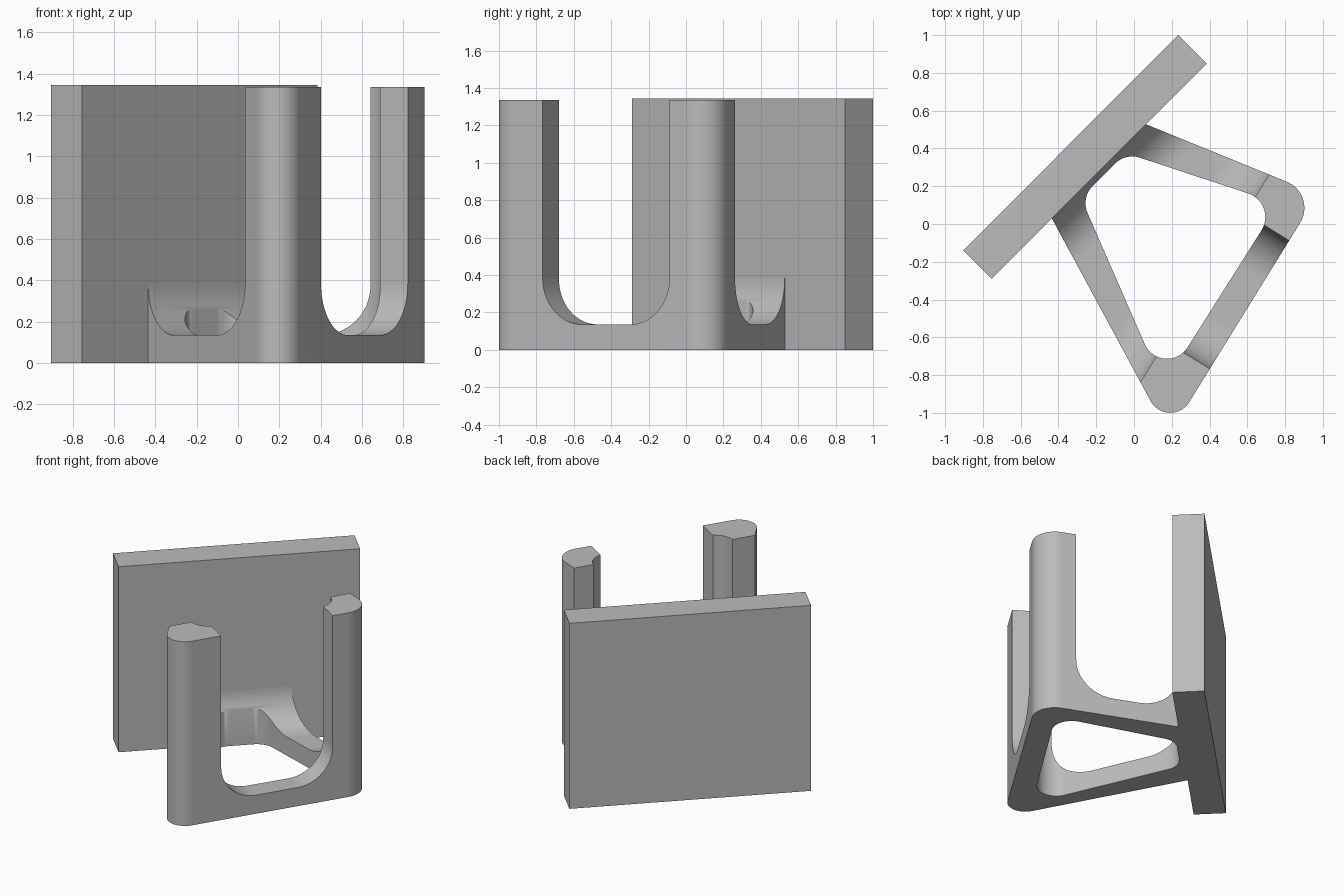
import bpy, bmesh, math
from mathutils import Vector

if "Cube" in bpy.data.objects:
    bpy.data.objects.remove(bpy.data.objects["Cube"])

WALL_Z, POST_Z, PLATE_Z, FILLET = 0.135, 1.335, 1.345, 0.25
STEPS = 14

grey = bpy.data.materials.new("plain_grey")
grey.diffuse_color = (0.5, 0.5, 0.5, 1)
grey.use_nodes = True
grey.node_tree.nodes["Principled BSDF"].inputs["Base Color"].default_value = grey.diffuse_color


def loft(name, first, second):
    """Closed solid between two matching polygons."""
    bm = bmesh.new()
    a = [bm.verts.new(p) for p in first]
    b = [bm.verts.new(p) for p in second]
    bm.faces.new(a)
    bm.faces.new(b)
    for i in range(len(a)):
        j = (i + 1) % len(a)
        bm.faces.new((a[i], a[j], b[j], b[i]))
    bmesh.ops.recalc_face_normals(bm, faces=bm.faces[:])
    mesh = bpy.data.meshes.new(name)
    bm.to_mesh(mesh)
    bm.free()
    mesh.materials.append(grey)
    obj = bpy.data.objects.new(name, mesh)
    bpy.context.collection.objects.link(obj)
    return obj


def prism(name, outline, z0, z1):
    return loft(name, [(x, y, z0) for x, y in outline],
                [(x, y, z1) for x, y in outline])


def rounded(corners):
    """Polygon from (x, y, radius) corners, with arcs at the radii."""
    out = []
    n = len(corners)
    for i, (x, y, r) in enumerate(corners):
        p = Vector((x, y))
        if r == 0:
            out.append(p)
            continue
        d0 = (Vector(corners[i - 1][:2]) - p).normalized()
        d1 = (Vector(corners[(i + 1) % n][:2]) - p).normalized()
        half = d0.angle(d1) / 2
        centre = p + (d0 + d1).normalized() * r / math.sin(half)
        s = p + d0 * r / math.tan(half) - centre
        e = p + d1 * r / math.tan(half) - centre
        sweep = math.pi - 2 * half
        for k in range(STEPS + 1):
            t = k / STEPS
            out.append(centre + (s * math.sin((1 - t) * sweep)
                                 + e * math.sin(t * sweep)) / math.sin(sweep))
    return out


def boolean(target, other, operation):
    mod = target.modifiers.new(operation.lower(), 'BOOLEAN')
    mod.operation, mod.object, mod.solver = operation, other, 'EXACT'
    bpy.context.view_layer.objects.active = target
    bpy.ops.object.modifier_apply(modifier=mod.name)
    bpy.data.objects.remove(other)


# Ring wall at full post height, its back tucked into the plate
holder = prism("holder", rounded([
    (-0.435, 0.03, 0), (0.185, -1.117, 0.118), (0.973, 0.157, 0.15),
    (0.063, 0.528, 0), (0.028, 0.563, 0), (-0.47, 0.065, 0)]), 0, POST_Z)
hole = prism("hole_cutter", rounded([
    (-0.281, 0.139, 0.128), (0.154, -0.858, 0.128),
    (0.765, 0.109, 0.132), (-0.044, 0.376, 0.13)]), -0.2, 2)
boolean(holder, hole, 'DIFFERENCE')

# Axes: U runs along the front right wall, V points out of it, N out of the plate
U = Vector((0.527, 0.85)).normalized()
V = Vector((U.y, -U.x))
N = Vector((1, -1)).normalized()
PLATE_D = -0.465 / math.sqrt(2)
arc = [k / STEPS * math.pi / 2 for k in range(STEPS + 1)]


# Gap between plate and posts: one end follows the plate, the other the posts
def gap_section(u):
    pts = []

    def add(v, z):
        p = U * u + V * v
        pts.append((p.x, p.y, z))

    def plate_v(d):
        return (d + PLATE_D - u * U.dot(N)) / V.dot(N)

    add(plate_v(-0.06), 1.6)
    add(plate_v(-0.06), WALL_Z + FILLET)
    for a in arc:
        add(plate_v(FILLET * (1 - math.cos(a))), WALL_Z + FILLET * (1 - math.sin(a)))
    for a in arc:
        add(0.47 - FILLET * (1 - math.sin(a)), WALL_Z + FILLET * (1 - math.cos(a)))
    add(0.47, 1.6)
    return pts


boolean(holder, loft("gap_cutter", gap_section(-1.0), gap_section(0.9)), 'DIFFERENCE')


# Gap between the two posts
def slot_section(v, u0=-0.44, u1=0.358):
    prof = [(u0, 1.6)]
    prof += [(u0 + FILLET * (1 - math.cos(a)), WALL_Z + FILLET * (1 - math.sin(a))) for a in arc]
    prof += [(u1 - FILLET * (1 - math.sin(a)), WALL_Z + FILLET * (1 - math.cos(a))) for a in arc]
    prof.append((u1, 1.6))
    return [(*(U * u + V * v), z) for u, z in prof]


boolean(holder, loft("slot_cutter", slot_section(0.4), slot_section(1.2)), 'DIFFERENCE')

# Back plate
plate = prism("back_plate", [(0.235, 1.0), (0.385, 0.85), (-0.755, -0.29), (-0.905, -0.14)],
              0, PLATE_Z)
boolean(holder, plate, 'UNION')

# Smooth arcs, crisp edges
bpy.ops.object.select_all(action='DESELECT')
holder.select_set(True)
bpy.context.view_layer.objects.active = holder
bpy.ops.object.shade_smooth_by_angle(angle=math.radians(30))
holder.modifiers.new("weighted_normals", 'WEIGHTED_NORMAL').keep_sharp = True
